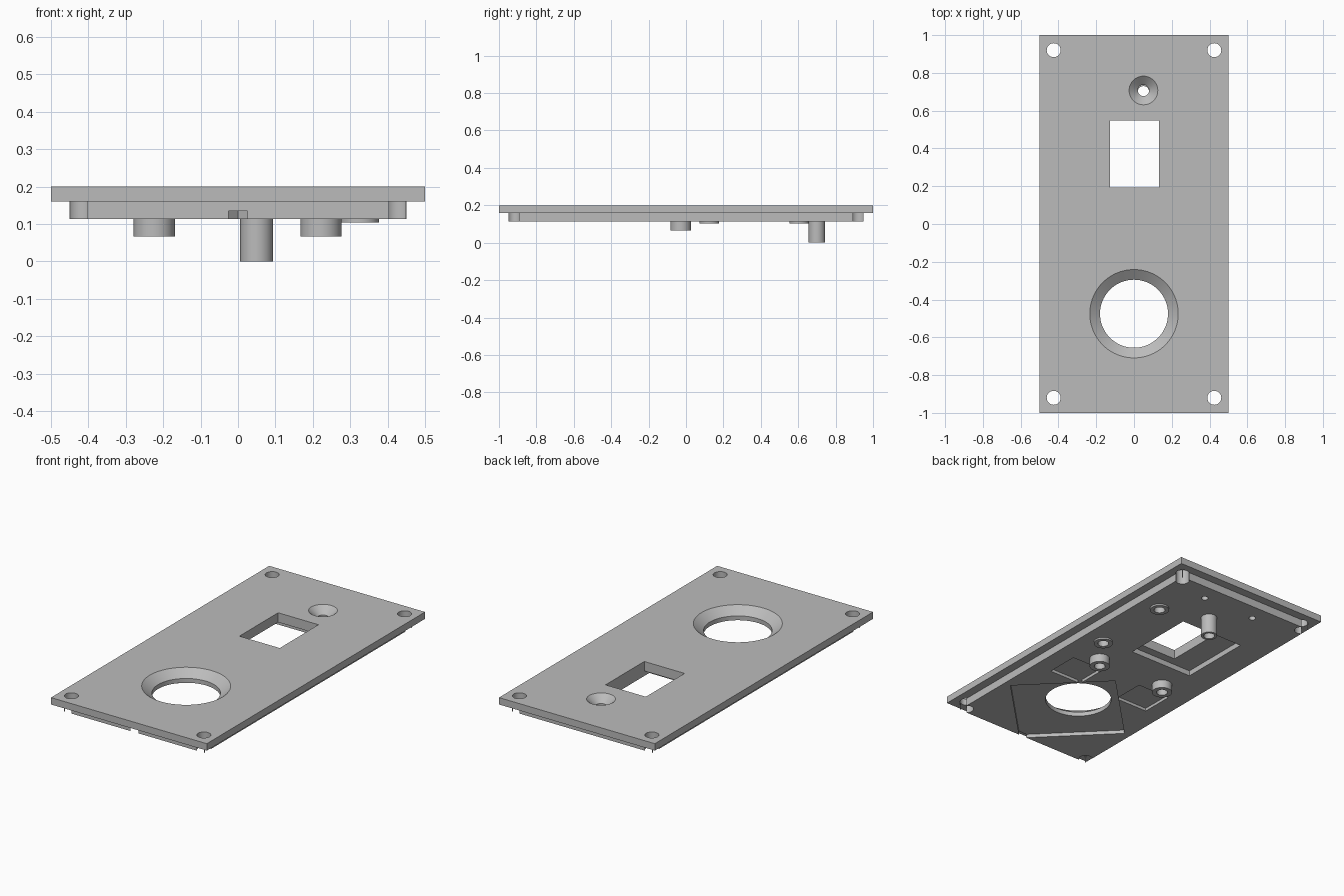
import bpy, bmesh, math
from mathutils import Matrix, Vector

if "Cube" in bpy.data.objects:
    bpy.data.objects.remove(bpy.data.objects["Cube"], do_unlink=True)

grey = bpy.data.materials.new("plain grey")
grey.use_nodes = True
grey.diffuse_color = (0.5, 0.5, 0.5, 1)
grey.node_tree.nodes["Principled BSDF"].inputs["Base Color"].default_value = (0.5, 0.5, 0.5, 1)

TOP, STEP, BASE = 0.2, 0.16, 0.114   # heights of the plate layers
SCREW_R = 0.03


def make(name, bm):
    bmesh.ops.recalc_face_normals(bm, faces=bm.faces)
    mesh = bpy.data.meshes.new(name)
    bm.to_mesh(mesh)
    bm.free()
    mesh.materials.append(grey)
    obj = bpy.data.objects.new(name, mesh)
    bpy.context.collection.objects.link(obj)
    return obj


def box(name, x0, x1, y0, y1, z0, z1, turn=0):
    bm = bmesh.new()
    bmesh.ops.create_cube(bm, size=1)
    centre = Vector((x0 + x1, y0 + y1, z0 + z1)) / 2
    bm.transform(Matrix.Translation(centre) @ Matrix.Rotation(turn, 4, "Z")
                 @ Matrix.Diagonal((x1 - x0, y1 - y0, z1 - z0, 1)))
    return make(name, bm)


def cone(name, x, y, r0, r1, z0, z1, sides=48):
    bm = bmesh.new()
    bmesh.ops.create_cone(bm, cap_ends=True, segments=sides,
                          radius1=r0, radius2=r1, depth=z1 - z0)
    bm.transform(Matrix.Translation((x, y, (z0 + z1) / 2)))
    return make(name, bm)


def ring(name, x, y, r_out, r_in, z0, z1):
    bm = bmesh.new()
    profile = [(r_in, z0), (r_out, z0), (r_out, z1), (r_in, z1)]
    verts = [bm.verts.new((r, 0, z)) for r, z in profile]
    edges = [bm.edges.new((verts[i], verts[i - 1])) for i in range(4)]
    bmesh.ops.spin(bm, geom=verts + edges, cent=(0, 0, 0), axis=(0, 0, 1),
                   angle=math.tau, steps=48, use_duplicate=False)
    bmesh.ops.remove_doubles(bm, verts=bm.verts, dist=1e-4)
    bm.transform(Matrix.Translation((x, y, 0)))
    return make(name, bm)


def cut(obj, cutters):
    for cutter in cutters:
        cutter.hide_render = True
        mod = obj.modifiers.new("cut", "BOOLEAN")
        mod.operation, mod.solver, mod.object = "DIFFERENCE", "EXACT", cutter
    bpy.context.view_layer.update()
    graph = bpy.context.evaluated_depsgraph_get()
    mesh = bpy.data.meshes.new_from_object(obj.evaluated_get(graph))
    obj.modifiers.clear()
    obj.data = mesh
    for cutter in cutters:
        bpy.data.objects.remove(cutter, do_unlink=True)


# Openings that pass through both layers
def through_cutters():
    holes = [cone("corner_cutter", sx * 0.425, sy * 0.92, 0.037, 0.037, -0.1, 0.3, 32)
             for sx in (-1, 1) for sy in (-1, 1)]
    holes.append(box("window_cutter", -0.127, 0.132, 0.194, 0.549, -0.1, 0.3))
    holes.append(cone("dial_cutter", 0, -0.475, 0.18, 0.18, -0.1, 0.3, 96))
    holes.append(cone("screw_cutter", 0.05, 0.707, SCREW_R, SCREW_R, -0.1, 0.3))
    return holes


# Top plate with countersunk openings
plate = box("face_plate", -0.5, 0.5, -1, 1, STEP, TOP)
depth = TOP - STEP
cut(plate, through_cutters() + [
    cone("dial_sink", 0, -0.475, 0.18, 0.288, STEP, TOP + depth, 96),
    cone("screw_sink", 0.05, 0.707, SCREW_R, 0.122, STEP, TOP + depth)])

# Standoffs on the underside: x, y, outer radius, lower end
standoffs = {
    "long_screw_tube": (0.05, 0.70, 0.044, 0),
    "left_standoff": (0.222, -0.028, 0.055, 0.066),
    "right_standoff": (-0.224, -0.028, 0.055, 0.066),
    "front_low_boss": (0.325, 0.125, 0.052, 0.104),
    "back_low_boss": (0.325, 0.605, 0.052, 0.104),
}

# Inner body with recesses and blind holes
body = box("inner_body", -0.45, 0.45, -0.95, 0.95, BASE, STEP)
side = 0.408 * math.sqrt(2)
recesses = [
    box("diamond_cutter", -side / 2, side / 2, -0.568 - side / 2, -0.568 + side / 2,
        0, 0.135, math.pi / 4),
    box("window_recess", -0.275, 0.134, 0.145, 0.58, 0, 0.145)]
for s in (-1, 1):
    a, b = sorted((s * 0.13, s * 0.34))
    recesses.append(box("side_recess", a, b, -0.305, -0.112, 0, 0.131))
    recesses.append(cone("pin_cutter", 0.037 + s * 0.17, 0.85, 0.019, 0.019, 0, 0.14, 24))
for name, (x, y, r, z) in standoffs.items():
    if name != "long_screw_tube":
        recesses.append(cone("blind_cutter", x, y, SCREW_R, SCREW_R, 0, 0.15))
cut(body, through_cutters() + recesses)

parts = [plate, body]
for name, (x, y, r, z) in standoffs.items():
    parts.append(ring(name, x, y, r, SCREW_R, z, BASE))

# Smooth round walls, crisp edges
bpy.ops.object.select_all(action="DESELECT")
for part in parts:
    part.select_set(True)
bpy.context.view_layer.objects.active = plate
bpy.ops.object.shade_smooth_by_angle(angle=math.radians(30))
